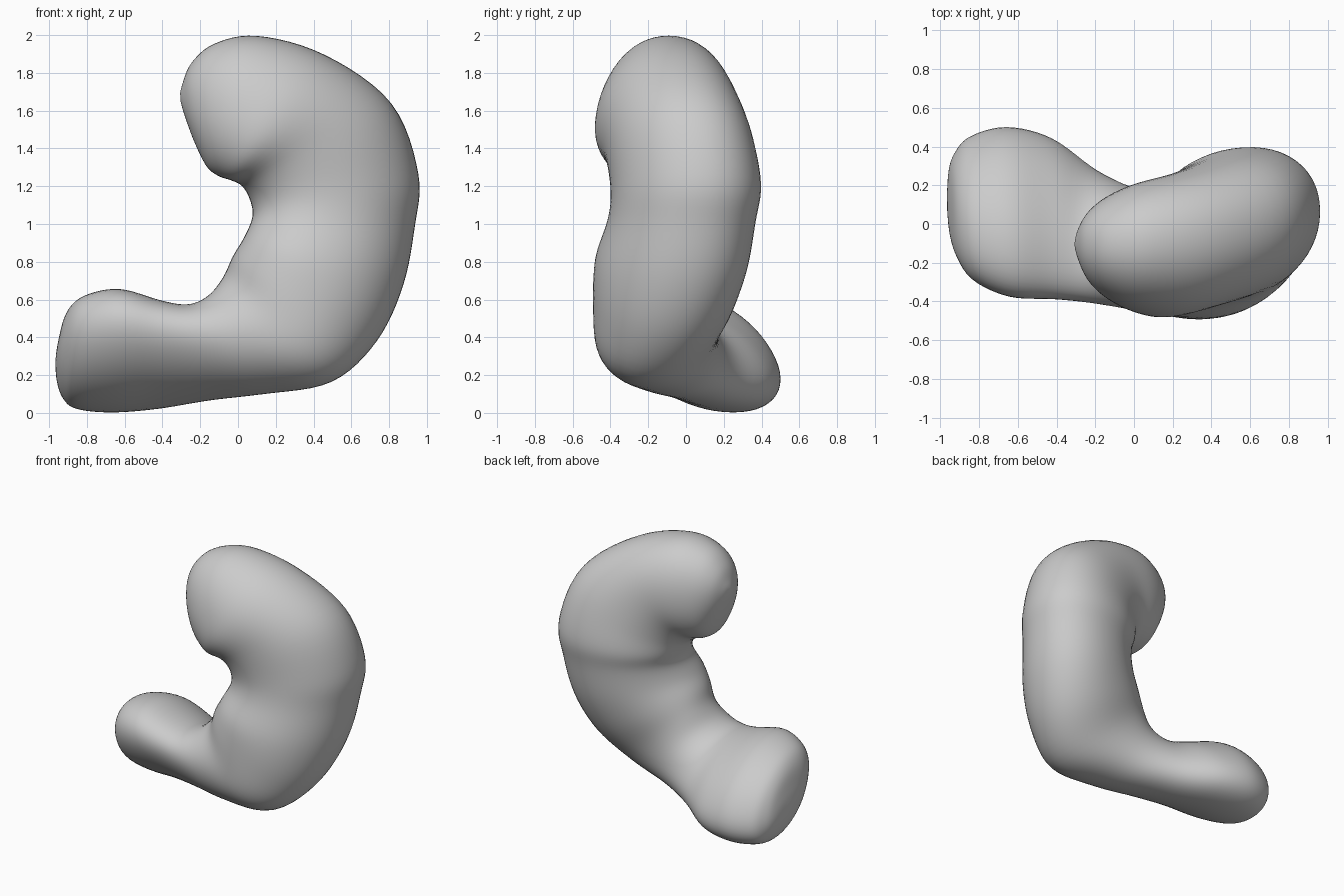
import bpy, bmesh
from math import sin, cos, tau, sqrt, copysign

# Cross-sections along the body: outer x, outer z, inner x, inner z, y min, y max, skew
SECTIONS = [
    (-0.967, 0.26, -0.965, 0.30, 0.08, 0.14, .42),
    (-0.96, 0.17, -0.95, 0.39, -0.05, 0.28, .42),
    (-0.93, 0.08, -0.91, 0.53, -0.17, 0.37, .42),
    (-0.86, 0.02, -0.82, 0.62, -0.29, 0.45, .42),
    (-0.67, 0.00, -0.63, 0.66, -0.375, 0.50, .43),
    (-0.42, 0.02, -0.42, 0.60, -0.385, 0.44, .45),
    (-0.15, 0.065, -0.27, 0.575, -0.405, 0.27, .36),
    (0.15, 0.10, -0.16, 0.62, -0.44, 0.18, .12),
    (0.50, 0.16, -0.08, 0.72, -0.485, 0.18, -.10),
    (0.74, 0.38, -0.03, 0.83, -0.495, 0.26, .04),
    (0.88, 0.68, 0.03, 0.93, -0.48, 0.33, .15),
    (0.94, 1.00, 0.075, 1.04, -0.415, 0.37, .17),
    (0.96, 1.26, 0.06, 1.13, -0.40, 0.40, .17),
    (0.82, 1.64, 0.02, 1.20, -0.43, 0.35, .17),
    (0.46, 1.90, -0.04, 1.23, -0.485, 0.27, .16),
    (0.10, 2.00, -0.10, 1.25, -0.45, 0.21, .10),
    (-0.13, 1.955, -0.165, 1.30, -0.38, 0.14, .06),
    (-0.25, 1.85, -0.23, 1.43, -0.29, 0.06, .06),
    (-0.295, 1.74, -0.285, 1.58, -0.18, -0.03, .06),
    (-0.307, 1.69, -0.304, 1.65, -0.12, -0.09, .06),
]
STEPS, SEGS, POWER = 6, 56, 0.95


def spline(a, b, c, d, t):
    return 0.5 * (2*b + (c - a)*t + (2*a - 5*b + 4*c - d)*t*t + (3*b - a - 3*c + d)*t**3)


def soft(v):
    # slightly squarer than a circle
    return copysign(abs(v) ** POWER, v)


# Smoothly interpolated sections
rows = []
last = len(SECTIONS) - 1
for i in range(last):
    quad = [SECTIONS[min(max(i + k, 0), last)] for k in (-1, 0, 1, 2)]
    for j in range(STEPS):
        rows.append([spline(*v, j / STEPS) for v in zip(*quad)])
rows.append(SECTIONS[-1])

# Curved body lofted through skewed ellipses
bm = bmesh.new()
rings = []
for ox, oz, ix, iz, y0, y1, s in rows:
    ring = []
    for k in range(SEGS):
        c, n = soft(cos(tau * k / SEGS)), soft(sin(tau * k / SEGS))
        x = (ox + ix) / 2 + c * (ox - ix) / 2
        z = (oz + iz) / 2 + c * (oz - iz) / 2
        y = (y0 + y1) / 2 + (y1 - y0) / 2 * (s * c + sqrt(1 - s*s) * n)
        ring.append(bm.verts.new((x, y, z)))
    rings.append(ring)
for a, b in zip(rings, rings[1:]):
    for k in range(SEGS):
        m = (k + 1) % SEGS
        bm.faces.new((a[k], a[m], b[m], b[k]))
bm.faces.new(rings[0])
bm.faces.new(rings[-1])
for _ in range(5):
    bmesh.ops.smooth_vert(bm, verts=bm.verts, factor=0.4,
                          use_axis_x=True, use_axis_y=True, use_axis_z=True)
bmesh.ops.recalc_face_normals(bm, faces=bm.faces)
for f in bm.faces:
    f.smooth = True
mesh = bpy.data.meshes.new("curved_body")
bm.to_mesh(mesh)
bm.free()
body = bpy.data.objects.new("curved_body", mesh)
bpy.context.collection.objects.link(body)
